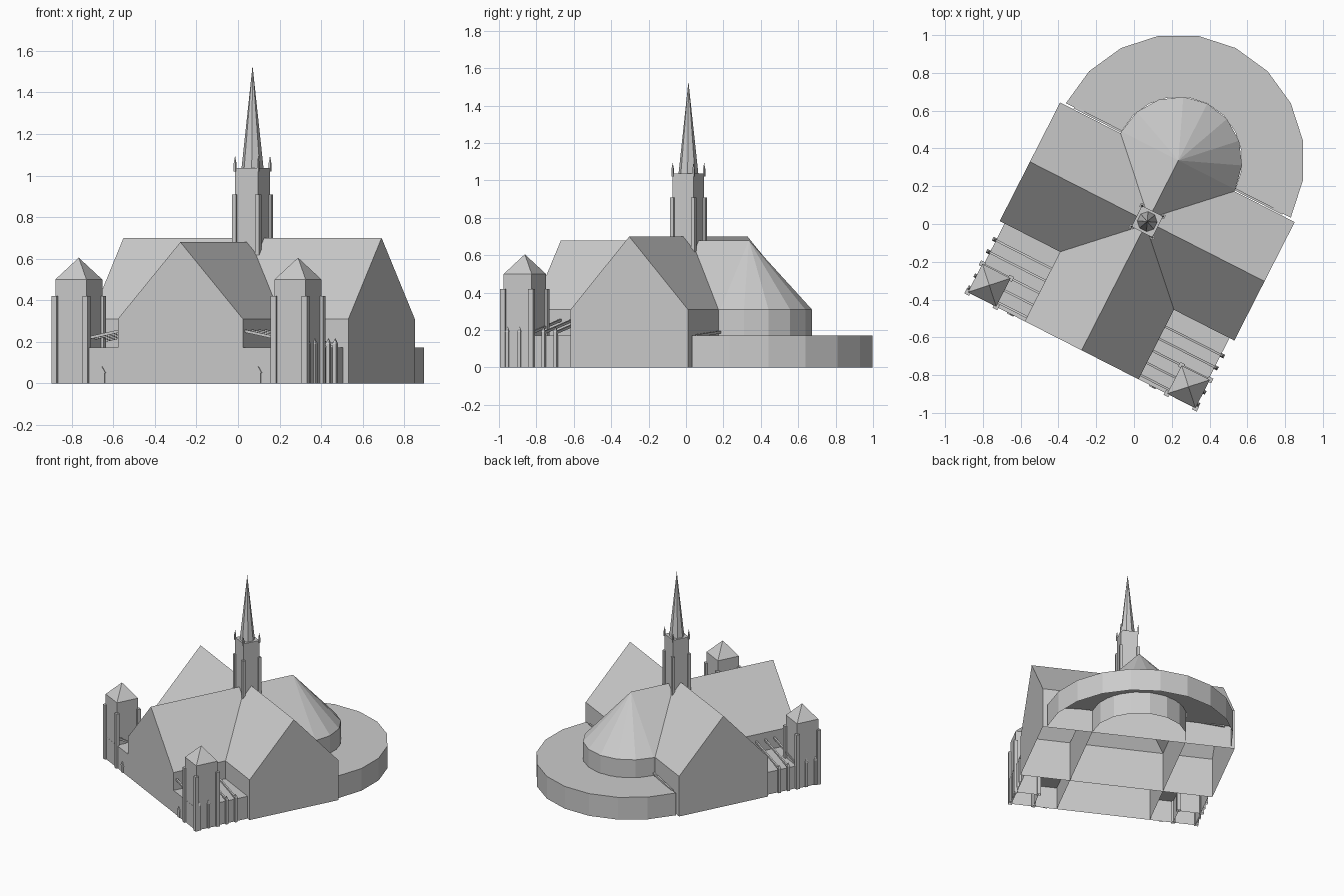
import bpy, bmesh, math
from mathutils import Matrix, Vector

cube = bpy.data.objects.get("Cube")
if cube:
    bpy.data.objects.remove(cube, do_unlink=True)

stone = bpy.data.materials.new("pale_stone")
stone.use_nodes = True
stone.diffuse_color = (0.6, 0.6, 0.6, 1)
stone.node_tree.nodes["Principled BSDF"].inputs["Base Color"].default_value = (0.6, 0.6, 0.6, 1)

# The church is laid out around its crossing, then turned on the site
SITE = Matrix.Translation((0.07, 0.013, 0)) @ Matrix.Rotation(math.radians(-27), 4, 'Z')

NAVE_W, NAVE_FRONT, APSE_Y = 0.338, -0.765, 0.363
TRANSEPT_W, TRANSEPT_D = 0.697, 0.352
EAVE, LOW = 0.31, 0.172


def finish(name, bm):
    bmesh.ops.recalc_face_normals(bm, faces=bm.faces)
    mesh = bpy.data.meshes.new(name)
    bm.to_mesh(mesh)
    bm.free()
    mesh.materials.append(stone)
    obj = bpy.data.objects.new(name, mesh)
    obj.matrix_world = SITE
    bpy.context.collection.objects.link(obj)
    return obj


def add_box(bm, x0, x1, y0, y1, z0, z1, floor=False):
    """Box, open underneath unless floor is set."""
    ring = [(x0, y0), (x1, y0), (x1, y1), (x0, y1)]
    add_tiers(bm, [[(x, y, z0) for x, y in ring], [(x, y, z1) for x, y in ring]], floor, True)


def add_tiers(bm, rings, floor=False, top=False):
    """Skin stacked closed rings."""
    rows = [[bm.verts.new(p) for p in r] for r in rings]
    n = len(rows[0])
    for a, b in zip(rows, rows[1:]):
        for i in range(n):
            j = (i + 1) % n
            bm.faces.new((a[i], a[j], b[j], b[i]))
    if floor:
        bm.faces.new(rows[0][::-1])
    if top:
        bm.faces.new(rows[-1])


def add_spike(bm, x, y, r, z0, z1, sides=4):
    """Pyramid; for four sides r is the distance to the corner."""
    turn = math.pi / sides
    apex = bm.verts.new((x, y, z1))
    base = [bm.verts.new((x + r * math.cos(turn + 2 * turn * i),
                          y + r * math.sin(turn + 2 * turn * i), z0)) for i in range(sides)]
    for i in range(sides):
        bm.faces.new((base[i], base[(i + 1) % sides], apex))


def add_post(bm, x, y, half, z0, z1):
    add_box(bm, x - half, x + half, y - half, y + half, z0, z1)


def gabled_hall(name, half, ridge, start, end, along_x=False, close_end=True):
    """Gabled shell, open underneath."""
    bm = bmesh.new()
    outline = [(-half, 0), (-half, EAVE), (0, ridge), (half, EAVE), (half, 0)]
    rows = [[bm.verts.new((t, s, z) if along_x else (s, t, z)) for s, z in outline]
            for t in (start, end)]
    for i in range(4):
        bm.faces.new((rows[0][i], rows[0][i + 1], rows[1][i + 1], rows[1][i]))
    bm.faces.new(rows[0])
    if close_end:
        bm.faces.new(rows[1])
    return finish(name, bm)


def half_round(name, radius, steps, wall_top, apex):
    """Half-round wall with a fan roof."""
    bm = bmesh.new()
    tip = bm.verts.new((0, APSE_Y, apex))
    pts = [(radius * math.cos(math.pi * i / steps),
            APSE_Y + radius * math.sin(math.pi * i / steps)) for i in range(steps + 1)]
    low = [bm.verts.new((x, y, 0)) for x, y in pts]
    high = [bm.verts.new((x, y, wall_top)) for x, y in pts]
    for i in range(steps):
        bm.faces.new((low[i], low[i + 1], high[i + 1], high[i]))
        if apex > wall_top:
            bm.faces.new((high[i], high[i + 1], tip))
    return bm, pts, high


# Main halls
gabled_hall("nave", NAVE_W, 0.68, NAVE_FRONT, APSE_Y, close_end=False)
gabled_hall("transept", TRANSEPT_D, 0.70, -TRANSEPT_W, TRANSEPT_W, along_x=True)

# Apse and the low walkway around it
bm, _, _ = half_round("apse", NAVE_W, 8, EAVE, 0.68)
finish("apse", bm)

bm, pts, rim = half_round("ambulatory", 0.668, 10, LOW, LOW)
inner = [bm.verts.new((x * NAVE_W / 0.668, APSE_Y + (y - APSE_Y) * NAVE_W / 0.668, LOW))
         for x, y in pts]
for i in range(10):
    bm.faces.new((rim[i], rim[i + 1], inner[i + 1], inner[i]))
finish("ambulatory", bm)


def add_beam(bm, side, y, x0, z0, x1, z1, w=0.006, h=0.014):
    """Sloping strut from the wall at x0 out to x1."""
    rings = [[(side * x, y + a * w, z + b) for a, b in ((-1, 0), (1, 0), (1, h), (-1, h))]
             for x, z in ((x0, z0), (x1, z1))]
    add_tiers(bm, rings, True, True)


bays = [-0.452 - 0.072 * i for i in range(5)]
for side, label in ((1, "left"), (-1, "right")):
    # Side aisle
    bm = bmesh.new()
    xs = sorted((side * NAVE_W, side * 0.668))
    add_box(bm, xs[0], xs[1], NAVE_FRONT, -TRANSEPT_D, 0, LOW)
    finish(label + "_aisle", bm)

    # Flying struts over the aisle and behind the transept
    bm = bmesh.new()
    for y in bays:
        add_beam(bm, side, y, NAVE_W, 0.245, 0.68, 0.178)
    add_beam(bm, side, APSE_Y, NAVE_W, 0.182, 0.62, LOW - 0.01)
    finish(label + "_flying_struts", bm)

    # Pinnacled piers on the aisle wall
    bm = bmesh.new()
    for y in bays:
        add_post(bm, side * 0.677, y, 0.009, 0, 0.19)
        add_spike(bm, side * 0.677, y, 0.015, 0.19, 0.218)
    finish(label + "_aisle_piers", bm)

    # Small gabled door
    bm = bmesh.new()
    x = side * 0.422
    outline = [(-0.014, 0), (0.014, 0), (0.014, 0.05), (0.02, 0.05),
               (0, 0.082), (-0.02, 0.05), (-0.014, 0.05)]
    add_tiers(bm, [[(x + a, y, z) for a, z in outline]
                   for y in (NAVE_FRONT - 0.006, NAVE_FRONT)], True, True)
    finish(label + "_door", bm)

    # Front corner tower with corner buttresses and pyramid roof
    bm = bmesh.new()
    x, y, half = side * 0.592, -0.68, 0.084
    add_post(bm, x, y, half, 0, 0.5)
    finish(label + "_tower", bm)
    bm = bmesh.new()
    add_spike(bm, x, y, half * math.sqrt(2), 0.5, 0.605)
    finish(label + "_tower_roof", bm)
    bm = bmesh.new()
    for a in (-half, half):
        for b in (-half, half):
            add_post(bm, x + a, y + b, 0.014, 0, 0.42)
    finish(label + "_tower_buttresses", bm)

# Crossing tower, buttresses, pinnacles and spire
bm = bmesh.new()
add_post(bm, 0, 0, 0.0625, 0.6, 1.037)
finish("crossing_tower", bm)

buttresses, pinnacles = bmesh.new(), bmesh.new()
for a in (-0.0625, 0.0625):
    for b in (-0.0625, 0.0625):
        add_post(buttresses, a, b, 0.011, 0.6, 0.91)
        add_post(pinnacles, a, b, 0.005, 1.02, 1.06)
        add_spike(pinnacles, a, b, 0.007, 1.06, 1.095)
finish("crossing_buttresses", buttresses)
finish("crossing_pinnacles", pinnacles)

bm = bmesh.new()
add_spike(bm, 0, 0, 0.053, 1.037, 1.53, 8)
finish("spire", bm)
